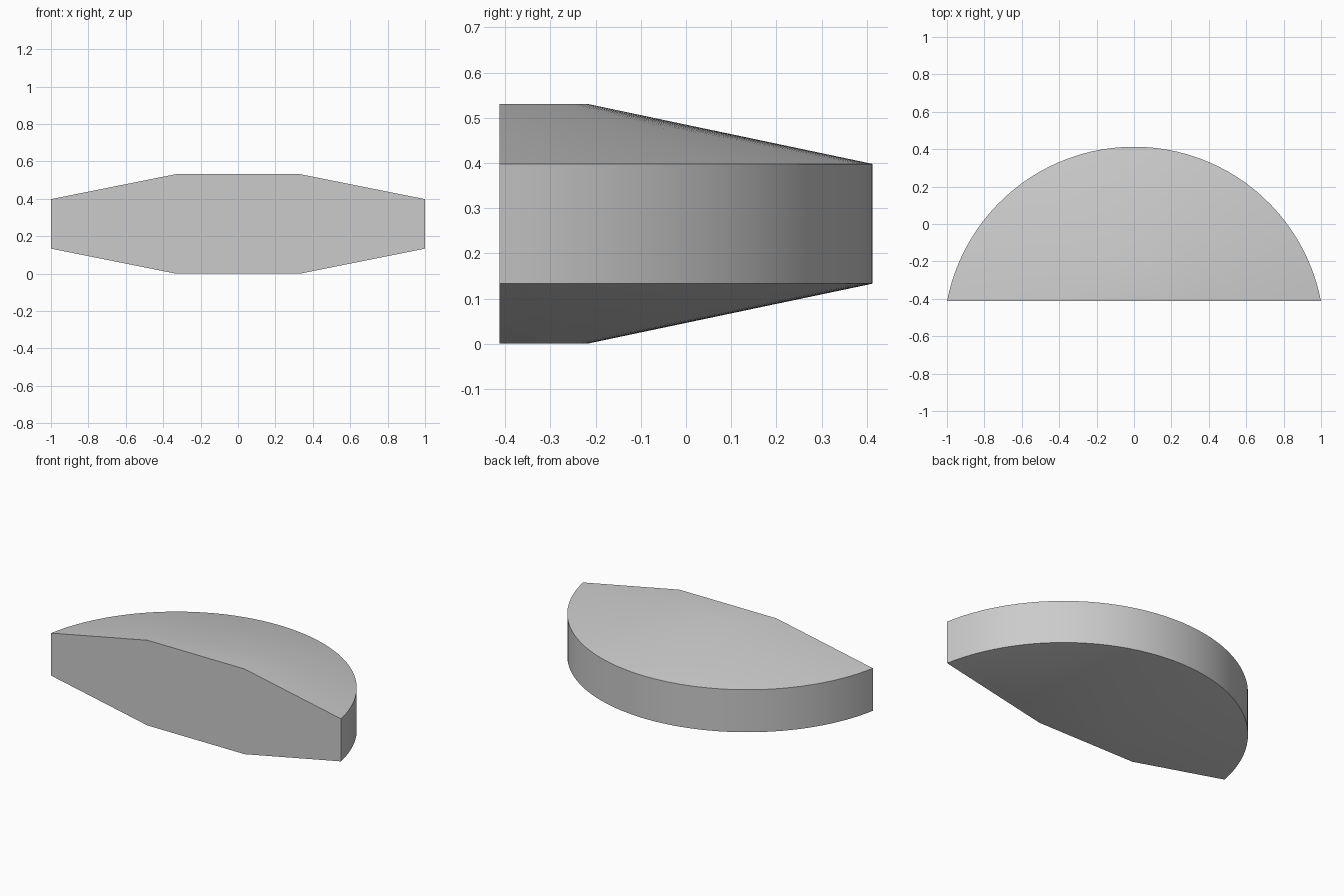
import bpy, bmesh, math

cube = bpy.data.objects.get("Cube")
if cube:
    bpy.data.objects.remove(cube, do_unlink=True)

SEGMENTS = 48
FRONT_Y, CENTRE_Y = -0.413, -0.605
OUTER_R, INNER_R = 1.018, 0.386
HEIGHT, RIM_LOW, RIM_HIGH = 0.531, 0.133, 0.398

grey = bpy.data.materials.new("Light Grey")
grey.use_nodes = True
colour = (0.6, 0.6, 0.6, 1)
grey.diffuse_color = colour
grey.node_tree.nodes["Principled BSDF"].inputs["Base Color"].default_value = colour


def arc(bm, radius, z):
    """Arc about the disc centre, ending on the flat front plane."""
    start = math.asin((FRONT_Y - CENTRE_Y) / radius)
    step = (math.pi - 2 * start) / SEGMENTS
    return [bm.verts.new((radius * math.cos(start + i * step),
                          CENTRE_Y + radius * math.sin(start + i * step), z))
            for i in range(SEGMENTS + 1)]


# Disc segment: flat crowns, sloping shoulders and an upright rim
bm = bmesh.new()
rows = [arc(bm, INNER_R, 0), arc(bm, OUTER_R, RIM_LOW),
        arc(bm, OUTER_R, RIM_HIGH), arc(bm, INNER_R, HEIGHT)]
for low, high in zip(rows, rows[1:]):
    for i in range(SEGMENTS):
        bm.faces.new((low[i], low[i + 1], high[i + 1], high[i]))
bm.faces.new(rows[0])
bm.faces.new(rows[-1])

# Flat cut face across the front
bm.faces.new([r[0] for r in rows] + [r[-1] for r in reversed(rows)])
bmesh.ops.recalc_face_normals(bm, faces=bm.faces)

mesh = bpy.data.meshes.new("disc_segment")
bm.to_mesh(mesh)
bm.free()
mesh.materials.append(grey)
segment = bpy.data.objects.new("disc_segment", mesh)
bpy.context.collection.objects.link(segment)

# Smooth curved surfaces, crisp rim and cut edges
bpy.ops.object.select_all(action="DESELECT")
segment.select_set(True)
bpy.context.view_layer.objects.active = segment
bpy.ops.object.shade_smooth_by_angle(angle=math.radians(30))
